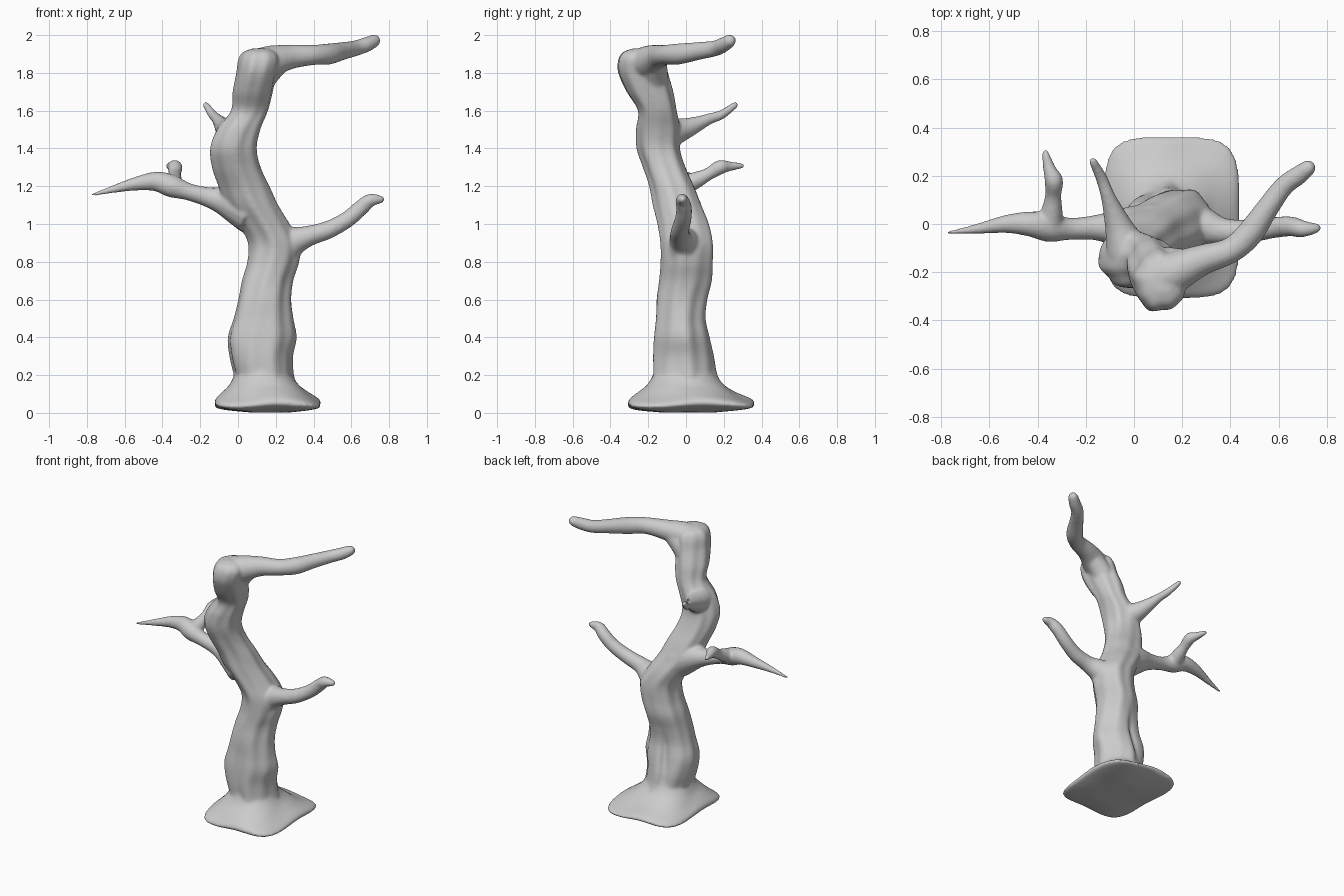
import bpy, bmesh, math
from mathutils import Vector

SIDES = 48
bm = bmesh.new()


def spline(rows, steps):
    """Catmull-Rom interpolation through rows of numbers."""
    out = []
    for i in range(len(rows) - 1):
        a, b, c, d = (rows[max(i - 1, 0)], rows[i], rows[i + 1],
                      rows[min(i + 2, len(rows) - 1)])
        for s in range(steps):
            t = s / steps
            out.append([0.5 * (2 * q + (r - p) * t + (2 * p - 5 * q + 4 * r - u) * t * t
                               + (3 * q - p - 3 * r + u) * t ** 3)
                        for p, q, r, u in zip(a, b, c, d)])
    return out + [list(rows[-1])]


def skin(rings):
    """Bridge rings of points into a closed tube."""
    vs = [[bm.verts.new(p) for p in ring] for ring in rings]
    n = len(vs[0])
    for lo, hi in zip(vs, vs[1:]):
        for k in range(n):
            bm.faces.new((lo[k], lo[(k + 1) % n], hi[(k + 1) % n], hi[k]))
    bm.faces.new(vs[0][::-1])
    bm.faces.new(vs[-1])


def branch(points):
    """Round tapering limb; points are x, y, z, radius."""
    rows = spline(points, 6)
    rings = []
    for i, (x, y, z, r) in enumerate(rows):
        a, b = rows[max(i - 1, 0)], rows[min(i + 1, len(rows) - 1)]
        d = (Vector(b[:3]) - Vector(a[:3])).normalized()
        ref = Vector((0, 0, 1)) if abs(d.z) < 0.95 else Vector((0, 1, 0))
        u = d.cross(ref).normalized()
        w = u.cross(d)
        r = max(r, 0.006)
        rings.append([Vector((x, y, z)) + r * (math.cos(t) * u - math.sin(t) * w)
                      for t in (2 * math.pi * k / 16 for k in range(16))][::-1])
    # rounded tip
    x, y, z, r = rows[-1]
    c = Vector((x, y, z))
    for f in (0.6, 0.95):
        rings.append([c + (p - c) * math.sqrt(1 - f * f) + d * r * f for p in rings[len(rows) - 1]])
    skin(rings)


# Trunk: z, x min, x max, y min, y max
trunk = [(0.12, 0.00, 0.31, -0.19, 0.20), (0.20, -0.02, 0.29, -0.175, 0.16),
         (0.30, -0.045, 0.285, -0.175, 0.145), (0.40, -0.055, 0.305, -0.17, 0.125),
         (0.50, -0.025, 0.29, -0.16, 0.105), (0.60, 0.00, 0.28, -0.155, 0.115),
         (0.70, 0.02, 0.29, -0.14, 0.14), (0.80, 0.05, 0.32, -0.13, 0.145),
         (0.90, 0.055, 0.325, -0.13, 0.145), (1.00, 0.005, 0.27, -0.145, 0.125),
         (1.10, -0.06, 0.21, -0.17, 0.085), (1.20, -0.10, 0.165, -0.19, 0.045),
         (1.30, -0.135, 0.12, -0.225, 0.00), (1.40, -0.145, 0.10, -0.26, -0.03),
         (1.50, -0.11, 0.12, -0.265, -0.03), (1.60, -0.035, 0.16, -0.255, -0.05),
         (1.70, -0.025, 0.185, -0.315, -0.07), (1.80, -0.005, 0.205, -0.36, -0.10),
         (1.87, 0.005, 0.22, -0.36, -0.115), (1.91, 0.03, 0.20, -0.335, -0.14),
         (1.93, 0.08, 0.16, -0.28, -0.19)]
rings = []
for z, x0, x1, y0, y1 in spline(trunk, 6):
    ring = []
    for k in range(SIDES):
        t = 2 * math.pi * k / SIDES
        # twisting bark folds, plus a vertical groove low on the back
        f = 1 + 0.035 * math.sin(5 * t + 3 * z) + 0.025 * math.sin(9 * t - 4 * z + 1)
        f -= 0.22 * math.exp(-((t - 1.75) / 0.16) ** 2 - ((z - 0.42) / 0.16) ** 2)
        ring.append(Vector(((x0 + x1) / 2 + f * (x1 - x0) / 2 * math.cos(t),
                            (y0 + y1) / 2 + f * (y1 - y0) / 2 * math.sin(t), z)))
    rings.append(ring)
skin(rings)

# Flared squarish root base: z, x min, x max, y min, y max, squareness
base = [(0.003, 0.06, 0.28, -0.14, 0.16, 3), (0.018, -0.06, 0.38, -0.26, 0.28, 4),
        (0.035, -0.12, 0.435, -0.305, 0.355, 4.5), (0.06, -0.12, 0.43, -0.30, 0.35, 4.5),
        (0.10, -0.085, 0.375, -0.255, 0.265, 3.5), (0.15, -0.045, 0.32, -0.205, 0.20, 2.6),
        (0.20, -0.02, 0.285, -0.175, 0.16, 2.1), (0.26, 0.0, 0.27, -0.16, 0.14, 2)]
rings = []
for z, x0, x1, y0, y1, n in spline(base, 4):
    ring = []
    for k in range(SIDES):
        t = 2 * math.pi * k / SIDES
        c, s = math.cos(t), math.sin(t)
        g = (abs(c) ** n + abs(s) ** n) ** (-1 / n)
        wave = 0.012 * math.sin(4 * t + 0.8) * math.sin(math.pi * min(z / 0.14, 1))
        ring.append(Vector(((x0 + x1) / 2 + g * c * (x1 - x0) / 2,
                            (y0 + y1) / 2 + g * s * (y1 - y0) / 2, z + wave)))
    rings.append(ring)
skin(rings)

# Crown limb bending right and back
branch([(0.08, -0.25, 1.83, 0.085), (0.17, -0.20, 1.86, 0.085), (0.28, -0.15, 1.885, 0.065),
        (0.40, -0.11, 1.895, 0.054), (0.48, -0.04, 1.90, 0.056), (0.55, 0.06, 1.915, 0.048),
        (0.62, 0.155, 1.93, 0.042), (0.68, 0.20, 1.95, 0.040), (0.722, 0.232, 1.97, 0.034)])
# Crook filling the underside of the crown limb
branch([(0.09, -0.17, 1.70, 0.07), (0.14, -0.17, 1.79, 0.075), (0.24, -0.16, 1.875, 0.055)])
# Left limb
branch([(0.06, -0.03, 1.07, 0.12), (-0.05, -0.02, 1.115, 0.088), (-0.15, -0.015, 1.14, 0.055),
        (-0.26, -0.02, 1.17, 0.046), (-0.35, -0.015, 1.20, 0.060), (-0.43, 0.00, 1.225, 0.053),
        (-0.53, 0.00, 1.215, 0.038), (-0.65, -0.02, 1.187, 0.022), (-0.775, -0.037, 1.153, 0.008)])
# Twig on the left limb
branch([(-0.35, -0.01, 1.205, 0.055), (-0.34, 0.06, 1.235, 0.044), (-0.335, 0.12, 1.265, 0.034),
        (-0.333, 0.18, 1.30, 0.039), (-0.35, 0.225, 1.305, 0.028), (-0.368, 0.295, 1.308, 0.015)])
# Upper back twig
branch([(-0.03, -0.10, 1.48, 0.09), (-0.06, -0.02, 1.50, 0.062), (-0.085, 0.05, 1.525, 0.044),
        (-0.11, 0.12, 1.555, 0.030), (-0.135, 0.19, 1.58, 0.025), (-0.17, 0.26, 1.63, 0.018)])
# Right limb
branch([(0.20, -0.01, 0.84, 0.11), (0.28, -0.01, 0.90, 0.085), (0.37, -0.03, 0.935, 0.056),
        (0.48, -0.03, 0.970, 0.048), (0.58, -0.015, 1.025, 0.044), (0.65, -0.01, 1.085, 0.042),
        (0.70, -0.02, 1.125, 0.036), (0.755, -0.018, 1.13, 0.022)])

bmesh.ops.recalc_face_normals(bm, faces=bm.faces)
mesh = bpy.data.meshes.new("tree")
bm.to_mesh(mesh)
bm.free()
tree = bpy.data.objects.new("tree", mesh)
bpy.context.collection.objects.link(tree)

# Fuse all limbs into one skin and soften the joints
fuse = tree.modifiers.new("fuse", 'REMESH')
fuse.mode = 'VOXEL'
fuse.voxel_size = 0.009
fuse.use_smooth_shade = True
soften = tree.modifiers.new("soften", 'SMOOTH')
soften.factor = 0.5
soften.iterations = 8
